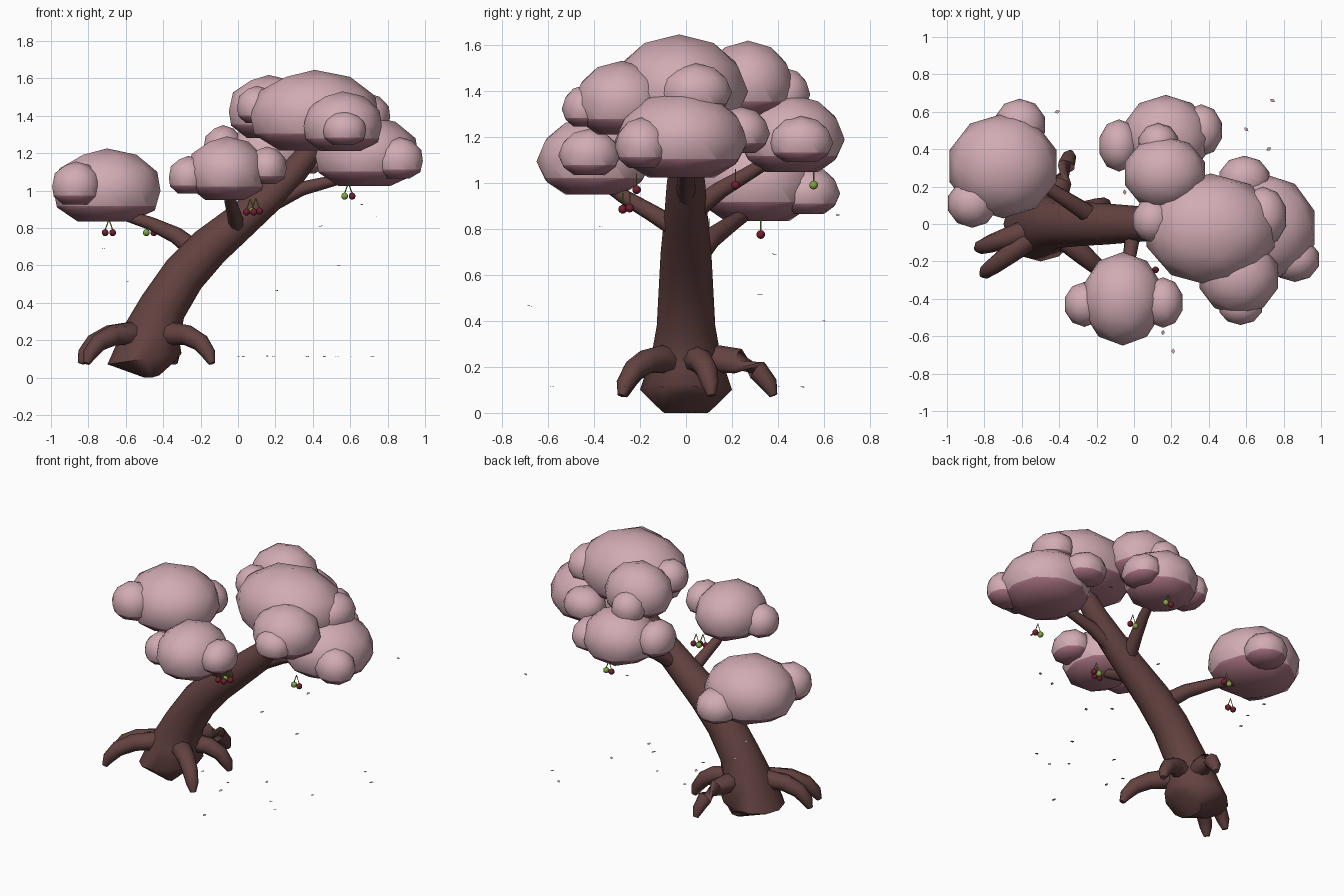
import bpy, bmesh, math, random
from mathutils import Vector

if "Cube" in bpy.data.objects:
    bpy.data.objects.remove(bpy.data.objects["Cube"])

random.seed(4)

def material(name, rgb):
    m = bpy.data.materials.new(name)
    m.diffuse_color = (*rgb, 1)
    m.use_nodes = True
    m.node_tree.nodes["Principled BSDF"].inputs["Base Color"].default_value = m.diffuse_color
    return m

BARK = material("bark brown", (0.125, 0.055, 0.052))
PINK = material("blossom pink", (0.64, 0.41, 0.45))
DARK = material("shaded pink", (0.38, 0.165, 0.215))
RED = material("cherry red", (0.17, 0.013, 0.03))
GREEN = material("fruit green", (0.22, 0.38, 0.06))

def finish(bm, name, mats, angle=55):
    me = bpy.data.meshes.new(name)
    for f in bm.faces:
        f.smooth = True
    bm.to_mesh(me)
    bm.free()
    me.set_sharp_from_angle(angle=math.radians(angle))
    for m in mats:
        me.materials.append(m)
    ob = bpy.data.objects.new(name, me)
    bpy.context.collection.objects.link(ob)
    return ob

def tube(name, pts, radii, mat, sides=10):
    """Skin rings along a path, each ring square to the path."""
    pts = [Vector(p) for p in pts]
    bm = bmesh.new()
    rings = []
    for i, (p, r) in enumerate(zip(pts, radii)):
        t = (pts[min(i + 1, len(pts) - 1)] - pts[max(i - 1, 0)]).normalized()
        side = Vector((0, 1, 0)) if abs(t.y) < 0.85 else Vector((1, 0, 0))
        u = (side - t * side.dot(t)).normalized()
        v = t.cross(u)
        rings.append([bm.verts.new(p + r * (u * math.cos(a) + v * math.sin(a)))
                      for a in (2 * math.pi * k / sides for k in range(sides))])
    for a, b in zip(rings, rings[1:]):
        for k in range(sides):
            n = (k + 1) % sides
            bm.faces.new((a[k], a[n], b[n], b[k]))
    bm.faces.new(rings[0][::-1])
    bm.faces.new(rings[-1])
    bmesh.ops.recalc_face_normals(bm, faces=bm.faces)
    return finish(bm, name, [mat])

def blossom(name, x, y, z, rx, ry, rz):
    """Flat-bottomed puff, with a darker band at the bottom."""
    bm = bmesh.new()
    bmesh.ops.create_icosphere(bm, subdivisions=2, radius=1)
    low, h = z - rz, 2 * rz
    for v in bm.verts:
        c = v.co
        zz = c.z * 0.58 if c.z > 0 else -0.42 * min(1, -c.z / 0.82)
        v.co = (x + c.x * rx, y + c.y * ry, low + h * (0.42 + zz))
    cut = low + 0.21 * h
    bmesh.ops.bisect_plane(bm, geom=bm.verts[:] + bm.edges[:] + bm.faces[:],
                           plane_co=(0, 0, cut), plane_no=(0, 0, 1))
    for f in bm.faces:
        f.material_index = int(f.calc_center_median().z < cut)
    return finish(bm, name, [PINK, DARK])

# Leaning trunk with flared foot
trunk = [(-.42, .012, .11), (-.50, .10, .20), (-.455, .25, .15), (-.40, .38, .127),
         (-.29, .55, .118), (-.15, .70, .11), (.03, .85, .095), (.18, .98, .085),
         (.30, 1.10, .072), (.42, 1.25, .06), (.45, 1.32, .04)]
ob = tube("trunk", [(x, 0, z) for x, z, r in trunk], [r for x, z, r in trunk], BARK, 12)
for v in ob.data.vertices:
    v.co.z = max(v.co.z, 0)

# Arched roots: each springs from the trunk and bends down to its tip
for i, (tx, ty) in enumerate([(-.14, -.28), (-.34, .38), (-.84, -.13), (-.81, -.27), (-.14, .11)]):
    profile = [(.05, .20, .07), (.35, .235, .062), (.6, .225, .055),
               (.82, .185, .048), (.95, .125, .038), (1, .075, .018)]
    tube("root_%d" % i, [(-.46 + (tx + .46) * s, ty * s, z) for s, z, r in profile],
         [r for s, z, r in profile], BARK, 8)

# Branches
tube("left_branch", [(-.19, .02, .65), (-.33, .11, .76), (-.47, .2, .825), (-.64, .28, .88)],
     [.055, .045, .035, .028], BARK, 8)
tube("front_branch", [(0, -.02, .79), (-.02, -.15, .87), (-.04, -.27, .94), (-.05, -.38, 1.02)],
     [.045, .038, .032, .028], BARK, 8)
tube("back_branch", [(.07, .02, .87), (.11, .15, .97), (.15, .27, 1.04), (.18, .4, 1.12)],
     [.05, .04, .033, .028], BARK, 8)
tube("right_branch", [(.18, 0, .93), (.34, 0, 1.01), (.5, 0, 1.05), (.64, 0, 1.09)],
     [.045, .038, .03, .025], BARK, 8)

# Blossom puffs: centre, then half sizes
puffs = {
    "left_puff": [(-.70, .31, 1.03, .30, .28, .195), (-.61, .53, .97, .14, .14, .105),
                  (-.865, .11, 1.04, .135, .13, .115)],
    "front_puff": [(-.06, -.40, 1.12, .22, .25, .17), (-.265, -.43, 1.085, .11, .12, .10),
                   (.155, -.42, 1.135, .11, .135, .10)],
    "back_puff": [(.17, .46, 1.215, .24, .23, .168), (-.08, .42, 1.24, .11, .14, .11),
                  (.36, .50, 1.19, .115, .14, .10)],
    "upper_back_puff": [(.165, .27, 1.45, .225, .2, .168), (.13, .43, 1.40, .11, .11, .10),
                        (.10, .02, 1.46, .11, .12, .10)],
    "crown_puff": [(.41, -.03, 1.43, .36, .30, .215), (.69, .04, 1.41, .13, .16, .11)],
    "upper_front_puff": [(.56, -.28, 1.37, .22, .21, .16), (.57, -.44, 1.335, .12, .10, .09)],
    "right_puff": [(.69, -.02, 1.212, .29, .29, .188), (.86, -.19, 1.175, .135, .12, .11),
                   (.59, .24, 1.23, .14, .125, .10)],
}
for name, parts in puffs.items():
    for i, p in enumerate(parts):
        blossom("%s_%d" % (name, i), *p)

# Hanging cherries in pairs, each with two thin stems
def cherry(name, x, y, z, mat, top_x):
    bm = bmesh.new()
    bmesh.ops.create_uvsphere(bm, u_segments=10, v_segments=7, radius=.019)
    bmesh.ops.translate(bm, verts=bm.verts, vec=(x, y, z))
    finish(bm, name, [mat])
    tube(name + "_stem", [(x, y, z + .015), (top_x, y, z + .07)], [.003, .003], GREEN, 4)

pairs = [(-.69, .10, .775, RED, RED), (-.47, .325, .775, GREEN, RED),
         (.065, -.275, .885, RED, RED), (.095, -.245, .89, GREEN, RED),
         (.59, -.215, .97, GREEN, RED), (.19, .215, .99, GREEN, RED),
         (.19, .555, .99, RED, GREEN)]
for i, (x, y, z, a, b) in enumerate(pairs):
    cherry("cherry_%d_left" % i, x - .02, y, z, a, x)
    cherry("cherry_%d_right" % i, x + .02, y, z, b, x)

# Falling and fallen petals
falling = [(.21, -.68, .465), (.155, -.58, .115), (-.41, .60, .40), (-.05, .17, .82),
           (.54, -.14, .60), (.44, -.37, .81), (.66, -.19, .925), (.74, .66, .86),
           (-.72, .385, .69), (-.59, .32, .515)]
fallen = [(x, random.uniform(-.32, .58), .113) for x in (0, .03, .19, .37, .46, .53, .6, .72)]
bm = bmesh.new()
for p in falling + fallen:
    a = random.uniform(0, 6.28)
    d = Vector((math.cos(a), math.sin(a), .15)) * .015
    e = Vector((-math.sin(a), math.cos(a), .1)) * .010
    bm.faces.new([bm.verts.new(Vector(p) + o) for o in (d, e, -d, -e)])
finish(bm, "petals", [PINK])
